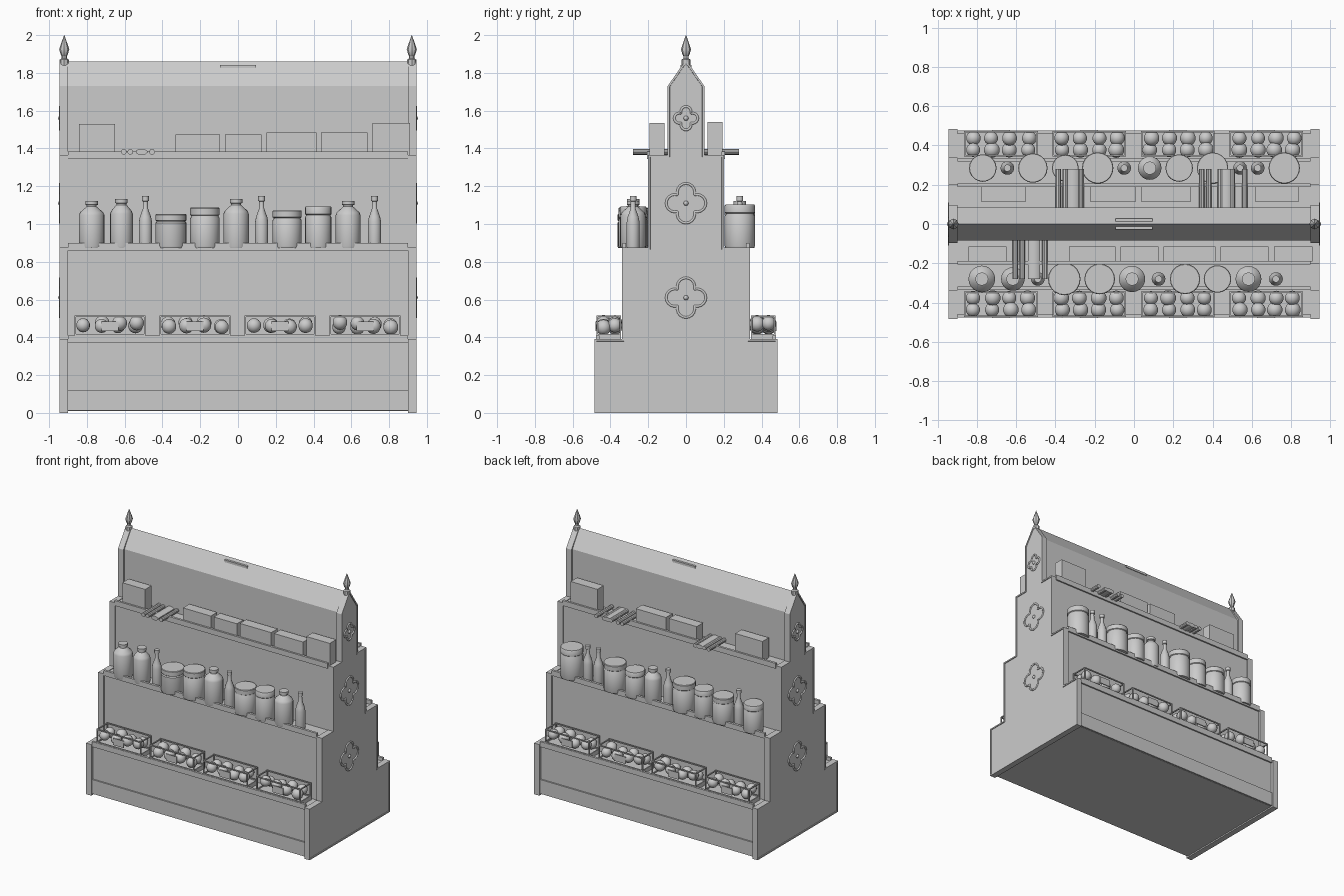
import bpy, bmesh, math, random
from mathutils import Matrix, Vector

if "Cube" in bpy.data.objects:
    bpy.data.objects.remove(bpy.data.objects["Cube"])

random.seed(4)
grey = bpy.data.materials.new("plain grey")
grey.diffuse_color = (0.6, 0.6, 0.6, 1)
grey.use_nodes = True
grey.node_tree.nodes["Principled BSDF"].inputs["Base Color"].default_value = grey.diffuse_color


def finish(name, bm, smooth=False):
    bmesh.ops.recalc_face_normals(bm, faces=bm.faces)
    me = bpy.data.meshes.new(name)
    bm.to_mesh(me)
    bm.free()
    ob = bpy.data.objects.new(name, me)
    bpy.context.collection.objects.link(ob)
    me.materials.append(grey)
    if smooth:
        bpy.ops.object.select_all(action='DESELECT')
        ob.select_set(True)
        bpy.context.view_layer.objects.active = ob
        bpy.ops.object.shade_smooth_by_angle(angle=math.radians(35))
    return ob


def add_box(bm, x0, x1, y0, y1, z0, z1):
    m = Matrix.Translation(((x0 + x1) / 2, (y0 + y1) / 2, (z0 + z1) / 2))
    m = m @ Matrix.Diagonal((x1 - x0, abs(y1 - y0), z1 - z0, 1))
    bmesh.ops.create_cube(bm, size=1, matrix=m)


def box(name, *dims):
    bm = bmesh.new()
    add_box(bm, *dims)
    return finish(name, bm)


def lathe(name, profile, x, y, z, n=20):
    bm = bmesh.new()
    rings = [[bm.verts.new((x + r * math.cos(2 * math.pi * i / n),
                            y + r * math.sin(2 * math.pi * i / n), z + h))
              for i in range(n)] for r, h in profile]
    for a, b in zip(rings, rings[1:]):
        for i in range(n):
            bm.faces.new((a[i], a[(i + 1) % n], b[(i + 1) % n], b[i]))
    bm.faces.new(rings[0])
    bm.faces.new(rings[-1])
    return finish(name, bm, True)


def slab(name, half, x0, x1, rim=0):
    """Extrude a mirrored (y, z) outline along x, with an optional raised rim on the x1 side."""
    pts = half + [(-y, z) for y, z in reversed(half) if y > 0]
    bm = bmesh.new()
    a = [bm.verts.new((x0, y, z)) for y, z in pts]
    b = [bm.verts.new((x1, y, z)) for y, z in pts]
    bm.faces.new(a)
    outer = bm.faces.new(b)
    for i in range(len(pts)):
        j = (i + 1) % len(pts)
        bm.faces.new((a[i], a[j], b[j], b[i]))
    if rim:
        bm.normal_update()
        bmesh.ops.inset_region(bm, faces=[outer], thickness=0.01, use_even_offset=True)
        step = bmesh.ops.inset_region(bm, faces=[outer], thickness=0.001, use_even_offset=True)
        for v in outer.verts:
            v.co.x -= math.copysign(rim, x1)
    return finish(name, bm)


# Stepped body and the two end panels
slab("stepped_body", [(0.465, 0.01), (0.465, 0.385), (0.325, 0.385), (0.325, 0.87), (0.195, 0.87),
                      (0.195, 1.36), (0.085, 1.36), (0.085, 1.73), (0, 1.86)], -0.905, 0.905)
for s in (-1, 1):
    slab("end_panel", [(0.485, 0), (0.485, 0.39), (0.338, 0.39), (0.338, 0.875), (0.2, 0.875),
                       (0.2, 1.365), (0.097, 1.365), (0.097, 1.73), (0, 1.87)],
         s * 0.9, s * 0.945, 0.005)
    lathe("finial", [(0.024, -0.02), (0.024, 0.01), (0.014, 0.017), (0.014, 0.03), (0.018, 0.035),
                     (0.027, 0.065), (0.015, 0.1), (0.001, 0.14)], s * 0.92, 0, 1.86, 8)
    # Four-lobed ornaments
    for z, R in ((0.61, 0.105), (1.11, 0.105), (1.56, 0.062)):
        cu = bpy.data.curves.new("four_lobed_ornament", 'CURVE')
        cu.dimensions = '3D'
        cu.bevel_depth = 0.007
        cu.bevel_resolution = 1
        sp = cu.splines.new('POLY')
        pts = []
        for q in range(4):
            for k in range(11):
                t = q * math.pi / 2 + math.radians(-105 + 21 * k)
                c = q * math.pi / 2
                pts.append((s * 0.941, R * (0.56 * math.cos(c) + 0.44 * math.cos(t)),
                            z + R * (0.56 * math.sin(c) + 0.44 * math.sin(t)), 1))
        sp.points.add(len(pts) - 1)
        for p, co in zip(sp.points, pts):
            p.co = co
        sp.use_cyclic_u = True
        cu.materials.append(grey)
        bpy.context.collection.objects.link(bpy.data.objects.new("four_lobed_ornament", cu))
        bm = bmesh.new()
        bmesh.ops.create_uvsphere(bm, u_segments=10, v_segments=6, radius=0.013,
                                  matrix=Matrix.Translation((s * 0.94, 0, z)))
        finish("ornament_stud", bm, True)

# Shelf lips, kick boards and top strips on both faces
for s in (-1, 1):
    for y, z0, z1 in ((0.47, 0.37, 0.41), (0.33, 0.86, 0.9), (0.2, 1.345, 1.385)):
        box("shelf_lip", -0.9, 0.9, s * (y - 0.012), s * y + s * 0.006, z0, z1)
    box("kick_board", -0.9, 0.9, s * 0.46, s * 0.476, 0.012, 0.12)
    box("top_strip", -0.095, 0.095, s * 0.012, s * 0.028, 1.825, 1.842)

# Jars and bottles
def jar(x, y, r, h):
    lathe("jar", [(r * 0.95, 0), (r, 0.012), (r, h * 0.74), (r * 0.93, h * 0.78), (r * 0.93, h * 0.8),
                  (r, h * 0.82), (r, h * 0.98), (r * 0.96, h)], x, y, 0.872)


def flask(x, y, r, h):
    lathe("shouldered_bottle", [(r * 0.95, 0), (r, 0.01), (r, h * 0.7), (r * 0.9, h * 0.76),
                                (0.032, h * 0.86), (0.026, h * 0.88), (0.026, h * 0.91),
                                (0.033, h * 0.92), (0.033, h)], x, y, 0.872)


def bottle(x, y, r, h):
    lathe("slim_bottle", [(r * 0.95, 0), (r, 0.01), (r, h * 0.5), (r * 0.85, h * 0.6), (0.014, h * 0.76),
                          (0.013, h * 0.9), (0.018, h * 0.91), (0.018, h)], x, y, 0.872, 14)


for f, x, r, h in ((flask, -0.775, 0.068, 0.25), (flask, -0.617, 0.06, 0.26), (bottle, -0.49, 0.035, 0.275),
                   (jar, -0.355, 0.083, 0.18), (jar, -0.175, 0.078, 0.215), (flask, -0.01, 0.067, 0.26),
                   (bottle, 0.125, 0.035, 0.275), (jar, 0.26, 0.077, 0.2), (jar, 0.425, 0.07, 0.22),
                   (flask, 0.583, 0.066, 0.25), (bottle, 0.723, 0.035, 0.275)):
    f(x, -0.28, r, h)
for f, x, r, h in ((jar, -0.77, 0.07, 0.21), (bottle, -0.645, 0.035, 0.275), (jar, -0.515, 0.075, 0.2),
                   (jar, -0.35, 0.068, 0.21), (jar, -0.185, 0.08, 0.22), (bottle, -0.05, 0.035, 0.275),
                   (flask, 0.08, 0.06, 0.25), (jar, 0.23, 0.07, 0.2), (jar, 0.4, 0.08, 0.21),
                   (bottle, 0.54, 0.035, 0.275), (bottle, 0.63, 0.035, 0.275), (jar, 0.765, 0.08, 0.23)):
    f(x, 0.285, r, h)

# Cartons on the top shelf
for s, x0, x1, z in ((-1, -0.843, -0.65, 1.53), (-1, -0.33, -0.095, 1.475), (-1, -0.07, 0.125, 1.475),
                     (-1, 0.15, 0.415, 1.485), (-1, 0.44, 0.685, 1.485), (-1, 0.712, 0.91, 1.535),
                     (1, -0.78, -0.55, 1.515), (1, -0.225, 0.01, 1.48), (1, 0.035, 0.29, 1.48),
                     (1, 0.615, 0.84, 1.54)):
    box("carton", x0, x1, s * 0.115, s * 0.192, 1.362, z)

# Bundles of sticks lying across the top shelf
for s, xs in ((-1, (-0.605, -0.57, -0.455)), (1, (-0.385, -0.35, -0.27)),
              (1, (0.345, 0.38, 0.44, 0.5, 0.565))):
    bm = bmesh.new()
    for x in xs:
        m = Matrix.Translation((x, s * 0.18, 1.382)) @ Matrix.Rotation(math.pi / 2, 4, 'X')
        bmesh.ops.create_cone(bm, cap_ends=True, segments=10, radius1=0.015, radius2=0.015,
                              depth=0.2, matrix=m)
    x = {-0.605: -0.51, -0.385: -0.31, 0.345: 0.47}[xs[0]]
    m = Matrix.Translation((x, s * 0.18, 1.382)) @ Matrix.Diagonal((2, 1, 1, 1))
    bmesh.ops.create_cone(bm, cap_ends=True, segments=10, radius1=0.016, radius2=0.016, depth=0.2,
                          matrix=m @ Matrix.Rotation(math.pi / 2, 4, 'X'))
    finish("stick_bundle", bm, True)

# Produce crates with open frames, label plates and round fruit
for s in (-1, 1):
    for x0 in (-0.865, -0.415, 0.035, 0.485):
        x1, w = x0 + 0.375, 0.008
        bm = bmesh.new()
        for x in (x0, x1 - w):
            for y, top in ((0.343, 0.515), (0.465, 0.515)):
                add_box(bm, x, x + w, s * y, s * (y + w), 0.385, top)
            for z in (0.41, 0.507):
                add_box(bm, x, x + w, s * 0.343, s * 0.473, z, z + w)
        for y in (0.343, 0.465):
            for z in (0.41, 0.507):
                add_box(bm, x0, x1, s * y, s * (y + w), z, z + w)
        finish("crate_frame", bm)
        box("crate_floor", x0, x1, s * 0.343, s * 0.473, 0.386, 0.41)
        xm = (x0 + x1) / 2
        box("label_plate", xm - 0.045, xm + 0.045, s * 0.473, s * 0.479, 0.433, 0.485)
        bm = bmesh.new()
        for i in range(4):
            for y in (0.377, 0.437):
                r = random.uniform(0.036, 0.041)
                p = Vector((x0 + 0.05 + 0.092 * i + random.uniform(-0.006, 0.006), s * y,
                            0.458 + random.uniform(-0.005, 0.022)))
                bmesh.ops.create_uvsphere(bm, u_segments=14, v_segments=9, radius=r,
                                          matrix=Matrix.Translation(p))
        finish("fruit", bm, True)
